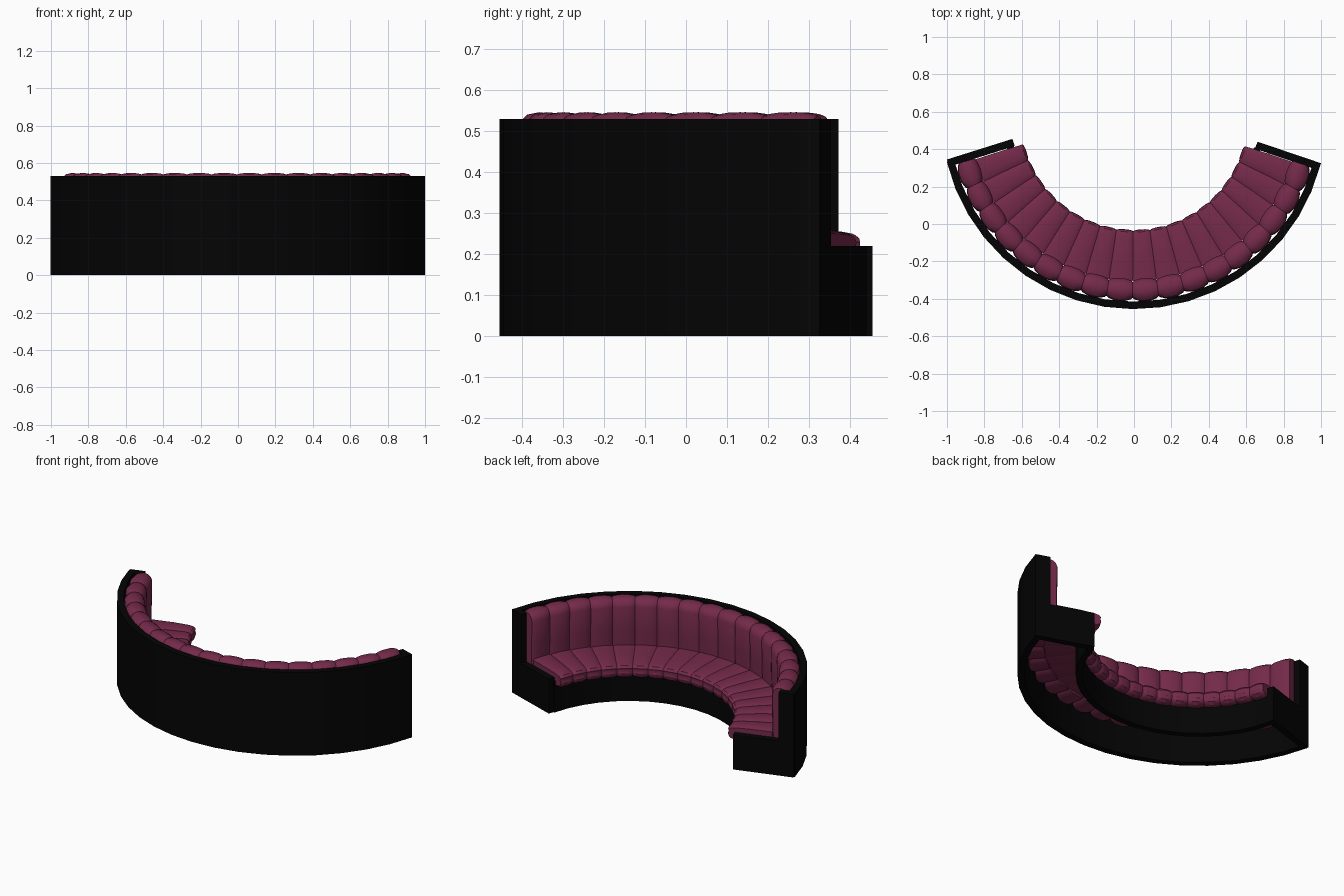
import bpy, bmesh
from math import sin, cos, radians
from mathutils import Vector

cube = bpy.data.objects.get("Cube")
if cube:
    bpy.data.objects.remove(cube, do_unlink=True)

CENTRE_Y = 0.575            # centre of the arc the sofa follows
LEFT, RIGHT = 75.6, -76.5   # end angles, measured from straight ahead
COUNT = 18                  # cushions per row


def make_material(name, colour, roughness):
    mat = bpy.data.materials.new(name)
    mat.use_nodes = True
    mat.diffuse_color = colour
    shader = mat.node_tree.nodes["Principled BSDF"]
    shader.inputs["Base Color"].default_value = colour
    shader.inputs["Roughness"].default_value = roughness
    return mat


black = make_material("black_panel", (0.0012, 0.0012, 0.0012, 1), 0.6)
maroon = make_material("maroon_upholstery", (0.175, 0.023, 0.068, 1), 0.6)


def polar(r, angle, z):
    a = radians(angle)
    return Vector((r * sin(a), CENTRE_Y - r * cos(a), z))


def loft(name, loops, mat):
    """Skin equal-length loops into a closed solid."""
    bm = bmesh.new()
    rings = [[bm.verts.new(p) for p in loop] for loop in loops]
    n = len(rings[0])
    for a, b in zip(rings, rings[1:]):
        for i in range(n):
            j = (i + 1) % n
            bm.faces.new((a[i], a[j], b[j], b[i]))
    bm.faces.new(rings[0])
    bm.faces.new(rings[-1])
    bmesh.ops.recalc_face_normals(bm, faces=bm.faces)
    mesh = bpy.data.meshes.new(name)
    bm.to_mesh(mesh)
    bm.free()
    mesh.materials.append(mat)
    obj = bpy.data.objects.new(name, mesh)
    bpy.context.collection.objects.link(obj)
    bpy.ops.object.select_all(action="DESELECT")
    obj.select_set(True)
    bpy.context.view_layer.objects.active = obj
    bpy.ops.object.shade_smooth_by_angle(angle=radians(35))


def curved_wall(name, r_in, r_out, height):
    profile = [(r_in, 0), (r_out, 0), (r_out, height), (r_in, height)]
    angles = [RIGHT + (LEFT - RIGHT) * i / COUNT for i in range(COUNT + 1)]
    loft(name, [[polar(r, a, z) for r, z in profile] for a in angles], black)


def end_panel(name, outer, inner):
    """Stepped side panel: tall behind the backrest, low beside the seat."""
    outer, inner = Vector(outer), Vector(inner)
    along = (inner - outer).normalized()
    length = (inner - outer).length
    inward = Vector((-along.y, along.x, 0))
    if inward.y > 0:
        inward.negate()
    step = [(0, 0), (length, 0), (length, 0.22), (0.09, 0.22), (0.09, 0.53), (0, 0.53)]
    face = [outer + along * d + Vector((0, 0, z)) for d, z in step]
    loft(name, [face, [p + inward * 0.04 for p in face]], black)


def cushion_point(r, angle, z):
    """Narrow the row slightly outwards so its ends run along the end panels."""
    return polar(r, angle * (1 - 0.05 * (r - 0.607)), z)


def cushion_row(name, profile, puff_r, puff_z, gap):
    """Row of padded wedges whose profile swells in the middle."""
    start, end = RIGHT + gap, LEFT - gap
    width = (end - start) / COUNT
    mid_r = sum(r for r, z in profile) / len(profile)
    mid_z = sum(z for r, z in profile) / len(profile)
    half_r = max(abs(r - mid_r) for r, z in profile)
    half_z = max(abs(z - mid_z) for r, z in profile)
    for k in range(COUNT):
        centre = start + width * (k + 0.5)
        loops = []
        for t, shrink in ((-1, 1), (-0.85, 0.55), (-0.45, 0.1), (0, 0),
                          (0.45, 0.1), (0.85, 0.55), (1, 1)):
            fr = 1 - shrink * puff_r / half_r
            fz = 1 - shrink * puff_z / half_z
            loops.append([cushion_point(mid_r + (r - mid_r) * fr,
                                        centre + t * width / 2,
                                        mid_z + (z - mid_z) * fz)
                          for r, z in profile])
        loft(f"{name}_{k + 1}", loops, maroon)


# Black shell: tall back, low front and two stepped ends
curved_wall("back_wall", 0.99, 1.03, 0.53)
curved_wall("front_wall", 0.662, 0.7, 0.2)
end_panel("right_end_panel", (-1, 0.345, 0), (-0.65, 0.455, 0))
end_panel("left_end_panel", (1, 0.325, 0), (0.66, 0.44, 0))

# Seat cushions with a rolled front edge overhanging the front wall
seat_profile = [(0.67, 0.165), (0.63, 0.165), (0.612, 0.178), (0.605, 0.2),
                (0.611, 0.219), (0.607, 0.232), (0.618, 0.246), (0.65, 0.254),
                (0.75, 0.259), (0.9, 0.26), (0.9, 0.19), (0.69, 0.19)]
cushion_row("seat_cushion", seat_profile, 0.022, 0.01, 0.6)

# Backrest cushions with rounded tops
back_profile = [(0.875, 0.175), (0.87, 0.35), (0.867, 0.5), (0.877, 0.525),
                (0.9, 0.541), (0.935, 0.546), (0.965, 0.54), (0.985, 0.52),
                (0.989, 0.35), (0.987, 0.175)]
cushion_row("back_cushion", back_profile, 0.019, 0.016, 0.2)
